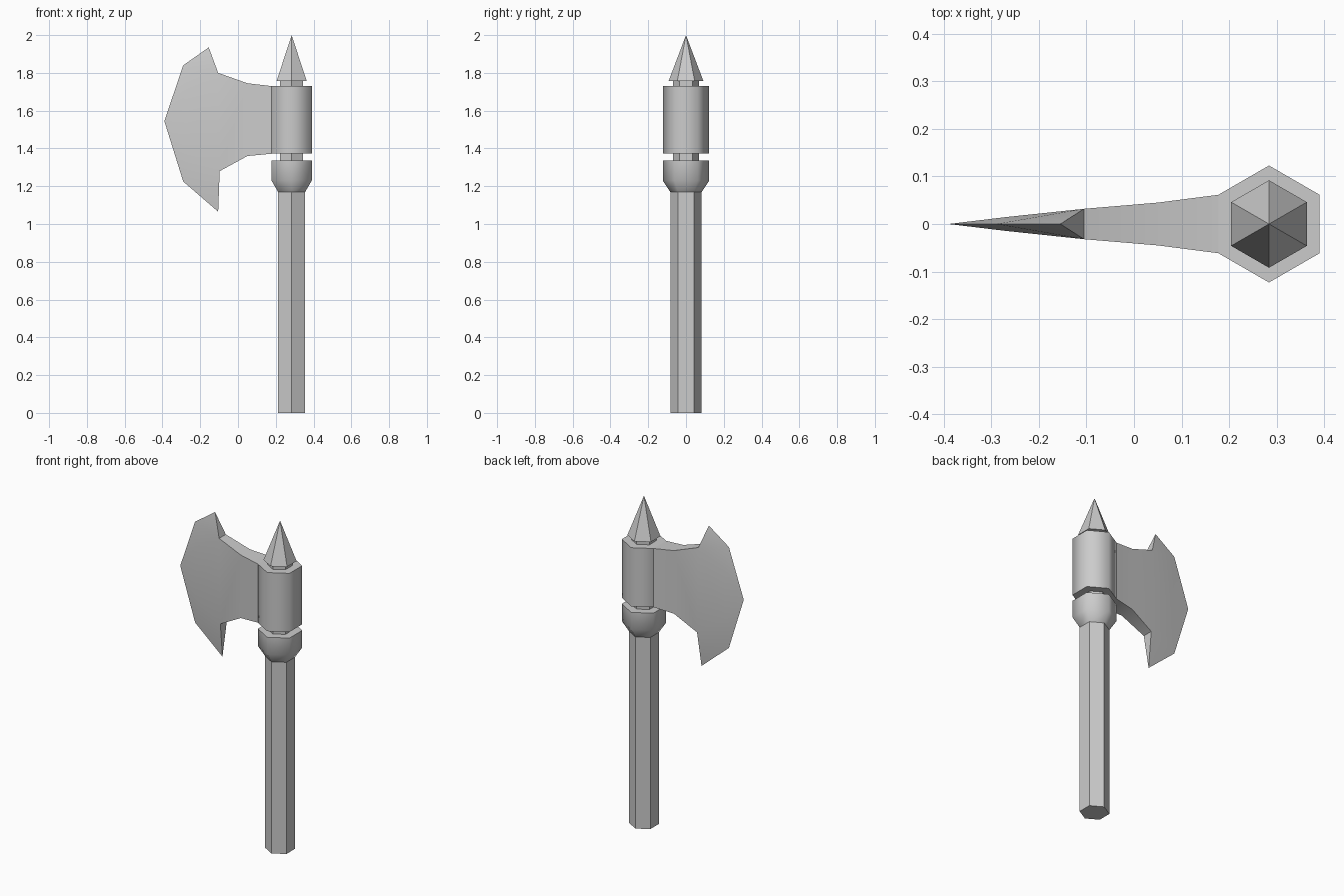
import bpy, bmesh, math

if "Cube" in bpy.data.objects:
    bpy.data.objects.remove(bpy.data.objects["Cube"])

AXIS_X = 0.284  # centre line of the shaft

metal = bpy.data.materials.new("plain grey")
metal.diffuse_color = (0.6, 0.6, 0.6, 1)
metal.use_nodes = True
metal.node_tree.nodes["Principled BSDF"].inputs["Base Color"].default_value = metal.diffuse_color


def finish(name, bm, smooth_angle=None):
    bmesh.ops.recalc_face_normals(bm, faces=bm.faces)
    mesh = bpy.data.meshes.new(name)
    bm.to_mesh(mesh)
    bm.free()
    mesh.materials.append(metal)
    obj = bpy.data.objects.new(name, mesh)
    bpy.context.collection.objects.link(obj)
    if smooth_angle:
        bpy.ops.object.select_all(action='DESELECT')
        obj.select_set(True)
        bpy.context.view_layer.objects.active = obj
        bpy.ops.object.shade_smooth_by_angle(angle=math.radians(smooth_angle))
    return obj


def hex_part(name, profile, smooth_angle=None, cap_bottom=False):
    """Six-sided turned part from (radius, height) pairs; radius 0 makes a tip."""
    bm = bmesh.new()
    rings = []
    for r, z in profile:
        if r == 0:
            rings.append([bm.verts.new((AXIS_X, 0, z))] * 6)
        else:
            rings.append([bm.verts.new((AXIS_X + r * math.cos(math.radians(30 + 60 * k)),
                                        r * math.sin(math.radians(30 + 60 * k)), z))
                          for k in range(6)])
    for low, high in zip(rings, rings[1:]):
        for k in range(6):
            n = (k + 1) % 6
            corners = [low[k], low[n], high[n], high[k]]
            bm.faces.new(list(dict.fromkeys(corners)))
    if cap_bottom:
        bm.faces.new(rings[0])
    return finish(name, bm, smooth_angle)


# Shaft, collar, necks, socket and spike, stacked bottom to top
hex_part("handle", [(0.083, 0), (0.083, 1.17)], cap_bottom=True)
hex_part("collar", [(0.083, 1.17), (0.123, 1.23), (0.123, 1.335), (0.07, 1.335)], 65)
hex_part("lower_neck", [(0.07, 1.335), (0.07, 1.372)])
hex_part("socket", [(0.07, 1.372), (0.123, 1.372), (0.123, 1.73), (0.07, 1.73)], 65)
hex_part("upper_neck", [(0.07, 1.73), (0.07, 1.757)])
hex_part("spike", [(0.07, 1.757), (0.092, 1.757), (0, 2.0)])

# Blade: thick body tapering to a thin curved cutting edge with two horns
TOP = [(0.178, 0.0615, 1.73), (0.05, 0.045, 1.745), (-0.105, 0.032, 1.80)]
BOTTOM = [(0.178, 0.0615, 1.372), (0.05, 0.045, 1.36), (-0.097, 0.032, 1.28)]
RIDGE = [(-0.27, 0.0145, 1.70), (-0.27, 0.0145, 1.39)]
EDGE = [(-0.155, 0, 1.935), (-0.29, 0, 1.84), (-0.39, 0, 1.545),
        (-0.29, 0, 1.225), (-0.105, 0, 1.065)]

bm = bmesh.new()
edge = [bm.verts.new(p) for p in EDGE]
sides = []
for s in (-1, 1):
    top, bottom, ridge = ([bm.verts.new((x, s * y, z)) for x, y, z in pts]
                          for pts in (TOP, BOTTOM, RIDGE))
    sides.append((top, bottom))
    for i in range(2):
        bm.faces.new((top[i], top[i + 1], bottom[i + 1], bottom[i]))
    bm.faces.new((top[2], ridge[0], ridge[1], bottom[2]))
    for tri in ((top[2], edge[0], edge[1]), (top[2], edge[1], ridge[0]),
                (ridge[0], edge[1], edge[2]), (ridge[0], edge[2], ridge[1]),
                (ridge[1], edge[2], edge[3]), (ridge[1], edge[3], bottom[2]),
                (bottom[2], edge[3], edge[4])):
        bm.faces.new(tri)
# Upper and lower rims, closing at the horn tips
for j, horn in ((0, edge[0]), (1, edge[4])):
    a, b = sides[0][j], sides[1][j]
    for i in range(2):
        bm.faces.new((a[i], a[i + 1], b[i + 1], b[i]))
    bm.faces.new((a[2], horn, b[2]))
finish("blade", bm, 40)
